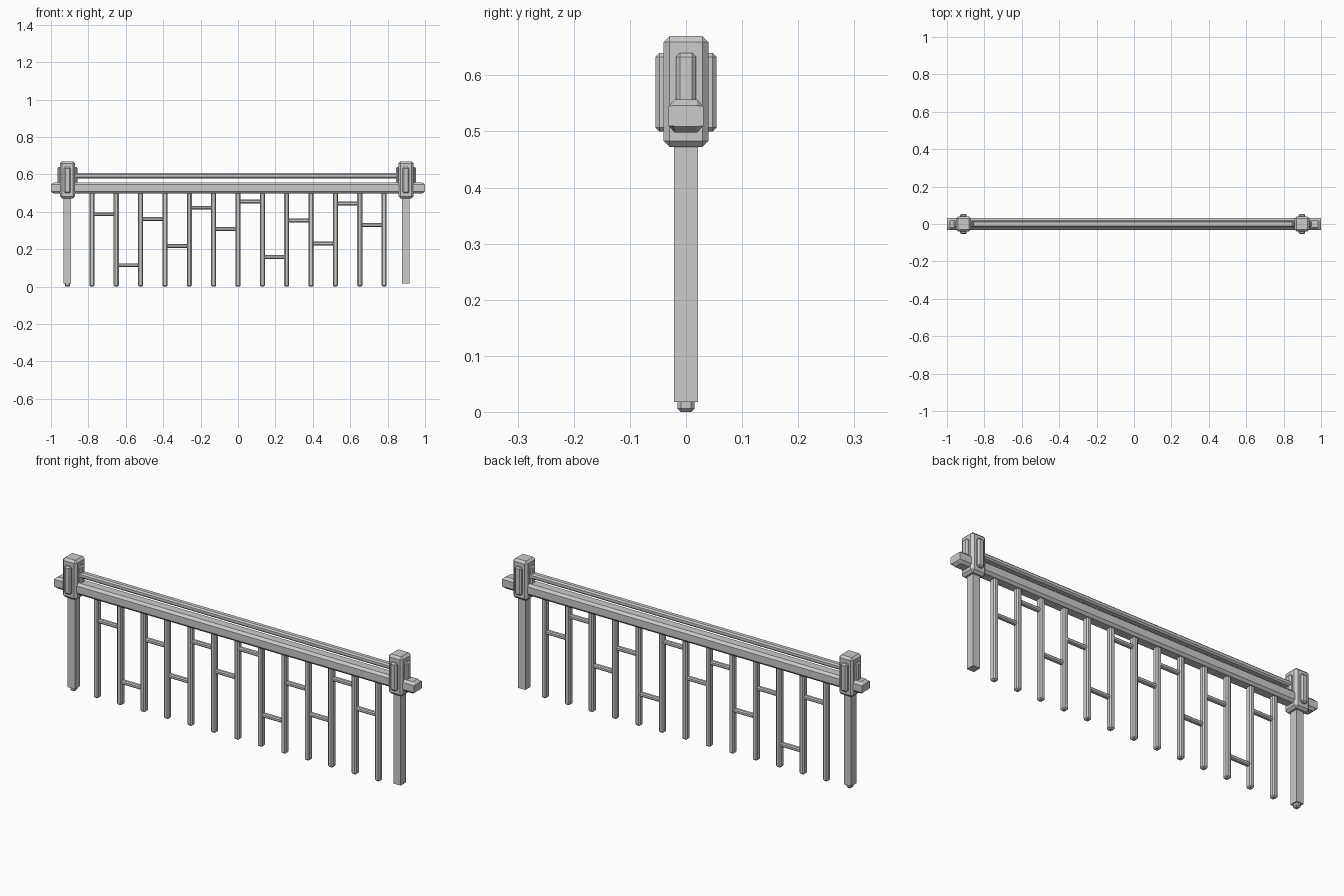
import bpy, bmesh

if "Cube" in bpy.data.objects:
    bpy.data.objects.remove(bpy.data.objects["Cube"])


def block(name, center, size, bevel=0.0):
    """Box with flat one-segment chamfers."""
    bm = bmesh.new()
    bmesh.ops.create_cube(bm, size=1)
    bmesh.ops.scale(bm, vec=size, verts=bm.verts)
    if bevel:
        bmesh.ops.bevel(bm, geom=bm.edges[:], offset=bevel, segments=1,
                        affect='EDGES', profile=0.5)
    mesh = bpy.data.meshes.new(name)
    bm.to_mesh(mesh)
    bm.free()
    ob = bpy.data.objects.new(name, mesh)
    ob.location = center
    bpy.context.collection.objects.link(ob)
    return ob


def loft(name, sections):
    """Skin a closed bar through matching cross-sections."""
    bm = bmesh.new()
    rings = [[bm.verts.new(p) for p in s] for s in sections]
    for a, b in zip(rings, rings[1:]):
        for i in range(len(a)):
            j = (i + 1) % len(a)
            bm.faces.new((a[i], a[j], b[j], b[i]))
    bm.faces.new(rings[0])
    bm.faces.new(rings[-1])
    bmesh.ops.recalc_face_normals(bm, faces=bm.faces[:])
    mesh = bpy.data.meshes.new(name)
    bm.to_mesh(mesh)
    bm.free()
    ob = bpy.data.objects.new(name, mesh)
    bpy.context.collection.objects.link(ob)
    return ob


# Lower rail: octagonal bar whose ends slope in at top and bottom
def rail_section(x, top, bottom):
    return [(x, -.031, .51), (x, -.02, bottom), (x, .02, bottom), (x, .031, .51),
            (x, .031, .545), (x, .02, top), (x, -.02, top), (x, -.031, .545)]


loft("lower_rail", [rail_section(-1, .546, .509), rail_section(-.985, .557, .498),
                    rail_section(.985, .557, .498), rail_section(1, .546, .509)])

# Upper rail
block("upper_rail", (-.007, 0, .593), (1.78, .033, .027), .007)

# End posts with panelled heads
for side, x in (("left", -.912), ("right", .898)):
    block(f"{side}_post", (x, 0, .26), (.04, .042, .484))
    block(f"{side}_post_head", (x, 0, .571), (.08, .08, .198), .011)
    block(f"{side}_head_panel_x", (x, 0, .57), (.106, .035, .14), .007)
    block(f"{side}_head_panel_y", (x, 0, .57), (.035, .109, .14), .007)

# Balusters: the first one runs inside the left post
STEP = .1302
for i in range(-7, 7):
    block(f"baluster_{i + 8}", (i * STEP, 0, .2575), (.027, .03, .515), .006)

# Staggered crossbars between neighbouring balusters
heights = (.387, .115, .362, .217, .422, .308, .455, .158, .354, .231, .444, .33)
for i, z in enumerate(heights):
    block(f"crossbar_{i + 1}", ((i - 5.5) * STEP, 0, z), (.115, .022, .02), .005)

# Right-most baluster
block("baluster_end", (6 * STEP, 0, .2575), (.027, .03, .515), .006) if 6 not in range(-7, 7) else None
